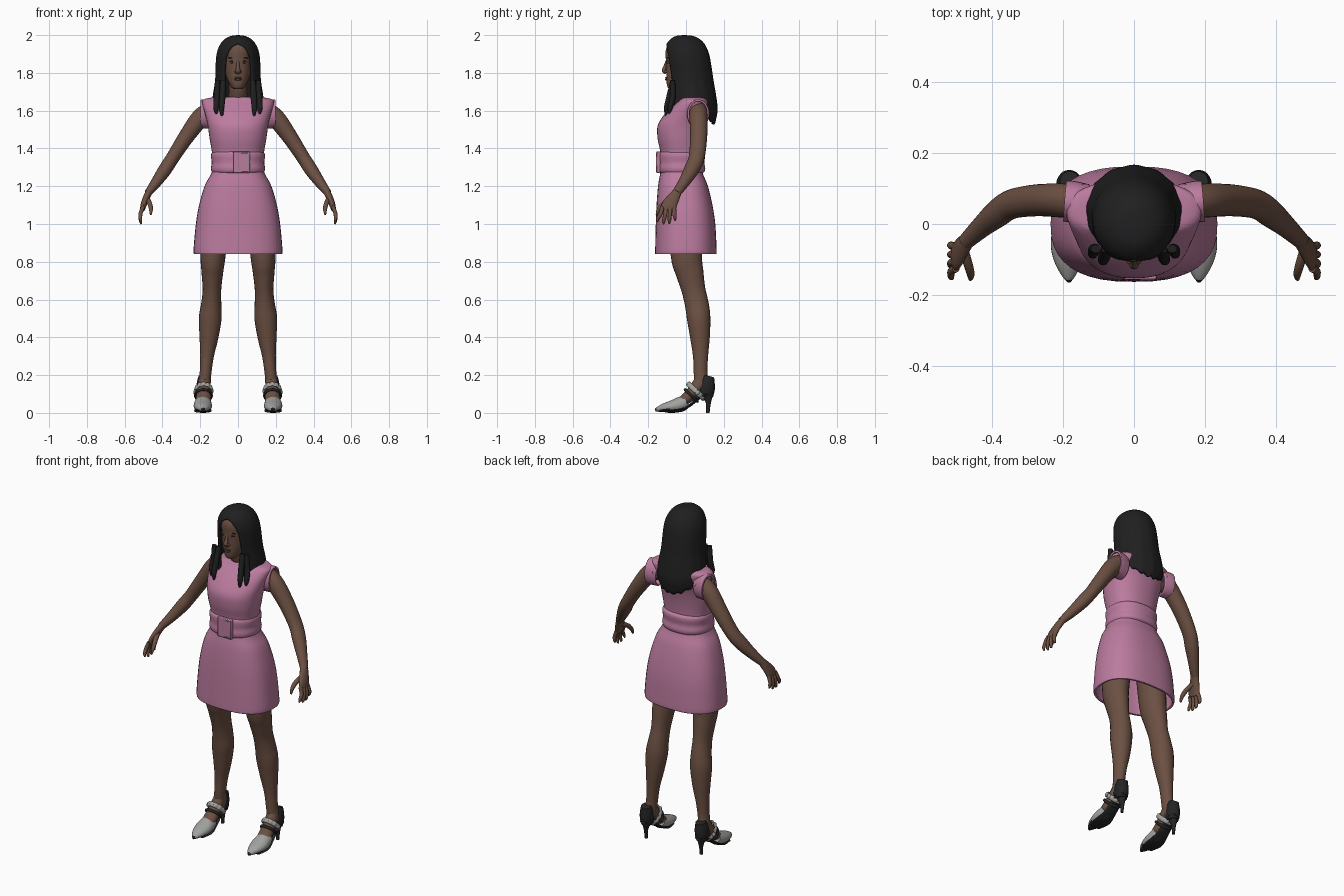
import bpy, bmesh, math
from mathutils import Vector, Matrix

def mat(name, r, g, b):
    m = bpy.data.materials.new(name)
    m.diffuse_color = (r, g, b, 1)
    return m

PINK = mat("pink_cloth", 0.50, 0.20, 0.345)
SKIN = mat("brown_skin", 0.150, 0.080, 0.055)
HAIR = mat("black_hair", 0.014, 0.014, 0.014)
GREY = mat("pale_grey_leather", 0.36, 0.36, 0.35)
BLACK = mat("black_leather", 0.018, 0.018, 0.02)
METAL = mat("buckle_grey", 0.28, 0.25, 0.27)
LIPS = mat("dark_lips", 0.12, 0.05, 0.04)
EYE = mat("eye_white", 0.30, 0.28, 0.26)

def finish(name, bm, material, mirror=False, angle=50):
    bmesh.ops.remove_doubles(bm, verts=bm.verts, dist=0.0002)
    bmesh.ops.recalc_face_normals(bm, faces=bm.faces)
    me = bpy.data.meshes.new(name)
    bm.to_mesh(me)
    bm.free()
    me.materials.append(material)
    me.shade_smooth()
    me.set_sharp_from_angle(angle=math.radians(angle))
    ob = bpy.data.objects.new(name, me)
    bpy.context.collection.objects.link(ob)
    if mirror:
        ob.modifiers.new("mirror", 'MIRROR')
    return ob

def spline(keys, n):
    """Catmull-Rom resampling of tuples."""
    out = []
    for i in range(len(keys) - 1):
        a, b, c, d = (keys[max(i - 1, 0)], keys[i], keys[i + 1], keys[min(i + 2, len(keys) - 1)])
        for k in range(n):
            t = k / n
            out.append(tuple(0.5 * (2 * q + (r - p) * t + (2 * p - 5 * q + 4 * r - s) * t * t
                       + (3 * q - p - 3 * r + s) * t ** 3) for p, q, r, s in zip(a, b, c, d)))
    return out + [tuple(keys[-1])]

def skin_rings(rings, closed=True, cap=True):
    bm = bmesh.new()
    rows = [[bm.verts.new(p) for p in ring] for ring in rings]
    m = len(rows[0])
    for r0, r1 in zip(rows, rows[1:]):
        for j in range(m if closed else m - 1):
            k = (j + 1) % m
            bm.faces.new((r0[j], r0[k], r1[k], r1[j]))
    if cap:
        bm.faces.new(rows[0])
        bm.faces.new(rows[-1])
    return bm

def stack(name, keys, material, e=2.0, n=5, seg=40, cap=True):
    """Loft of horizontal rings: (z, half width, front y, back y)."""
    rings = []
    for z, rx, yf, yb in spline(keys, n):
        ring = []
        for j in range(seg):
            a = 2 * math.pi * j / seg
            c, s = math.cos(a), math.sin(a)
            ring.append((rx * math.copysign(abs(c) ** (2 / e), c),
                         (yf + yb) / 2 + (yb - yf) / 2 * math.copysign(abs(s) ** (2 / e), s), z))
        rings.append(ring)
    return finish(name, skin_rings(rings, cap=cap), material)

def tube(name, keys, material, ref=(0, 1, 0), n=5, seg=18, mirror=True, cap=True):
    """Loft along a path: (x, y, z, radius along ref, other radius)."""
    pts = spline(keys, n)
    pos = [Vector(p[:3]) for p in pts]
    rings = []
    for i, p in enumerate(pts):
        t = (pos[min(i + 1, len(pos) - 1)] - pos[max(i - 1, 0)]).normalized()
        u = Vector(ref)
        u = (u - t * u.dot(t)).normalized()
        v = t.cross(u)
        rings.append([pos[i] + u * p[3] * math.cos(a) + v * p[4] * math.sin(a)
                      for a in (2 * math.pi * j / seg for j in range(seg))])
    return finish(name, skin_rings(rings, cap=cap), material, mirror)

def ball(name, c, r, material, mirror=False, tilt=0.0):
    bm = bmesh.new()
    m = Matrix.Translation(c) @ Matrix.Rotation(tilt, 4, 'Y') @ Matrix.Diagonal((*r, 1))
    bmesh.ops.create_uvsphere(bm, u_segments=16, v_segments=10, radius=1, matrix=m)
    return finish(name, bm, material, mirror)

def box(name, c, size, material, bevel=0.004):
    bm = bmesh.new()
    bmesh.ops.create_cube(bm, size=1, matrix=Matrix.Translation(c) @ Matrix.Diagonal((*size, 1)))
    ob = finish(name, bm, material, angle=30)
    b = ob.modifiers.new("bevel", 'BEVEL')
    b.width, b.segments = bevel, 2
    return ob

def thicken(ob, t):
    s = ob.modifiers.new("thickness", 'SOLIDIFY')
    s.thickness, s.offset = t, -1

# Dress: open skirt, bodice, belt and cap sleeves
thicken(stack("skirt", [(.84, .233, -.163, .162), (.87, .235, -.163, .162), (1.0, .223, -.160, .155),
        (1.1, .206, -.156, .140), (1.2, .177, -.148, .116), (1.26, .145, -.138, .092),
        (1.30, .13, -.13, .08)], PINK, e=2.5, cap=False), .012)
stack("bodice", [(1.28, .130, -.128, .082), (1.38, .138, -.136, .085), (1.45, .150, -.150, .092),
      (1.52, .160, -.150, .105), (1.58, .174, -.115, .120), (1.63, .188, -.070, .125),
      (1.655, .186, -.045, .122), (1.668, .150, -.035, .110), (1.672, .07, -.025, .08)], PINK, e=2.3)
stack("belt", [(1.265, .125, -.125, .075), (1.275, .138, -.143, .096), (1.295, .143, -.148, .102),
      (1.325, .139, -.145, .097), (1.36, .143, -.147, .101), (1.378, .138, -.143, .096),
      (1.388, .125, -.125, .075)], PINK, e=2.3)
box("buckle", (.018, -.146, 1.327), (.09, .022, .115), PINK)
box("buckle_side", (.055, -.156, 1.327), (.006, .008, .10), METAL, .001)
for z in (1.278, 1.376):
    box("buckle_rim", (.038, -.156, z), (.04, .008, .004), METAL, .001)
thicken(tube("cap_sleeve", [(.13, .06, 1.58, .052, .075), (.17, .063, 1.583, .058, .077),
        (.195, .065, 1.583, .058, .076)], PINK, cap=False, seg=28), .01)

# Arms and hands
tube("arm", [(.14, .065, 1.60, .05, .05), (.20, .066, 1.56, .048, .05), (.275, .067, 1.46, .045, .042),
     (.345, .056, 1.352, .042, .036), (.385, .030, 1.29, .040, .036), (.43, -.008, 1.225, .031, .029),
     (.475, -.050, 1.165, .024, .020)], SKIN, seg=22)
tube("palm", [(.468, -.043, 1.175, .023, .019), (.485, -.065, 1.14, .032, .018),
     (.500, -.088, 1.10, .040, .016), (.506, -.095, 1.075, .037, .012)], SKIN)
for i, (drop, tip) in enumerate([(1.012, -.150), (1.0, -.118), (1.002, -.088), (1.018, -.058)]):
    y = -.126 + i * .021
    tube("finger", [(.503, y, 1.09, .011, .011), (.516, (y * 2 + tip) / 3, 1.055, .011, .011),
         (.516, tip, drop + .015, .009, .009), (.511, tip, drop, .004, .004)], SKIN, n=3, seg=10)
tube("thumb", [(.482, -.07, 1.135, .014, .014), (.468, -.115, 1.11, .013, .013),
     (.461, -.143, 1.08, .011, .011), (.462, -.156, 1.05, .005, .005)], SKIN, ref=(1, 0, 0), n=3, seg=10)

# Legs and feet
tube("leg", [(.115, 0, 1.10, .09, .08), (.132, .002, .84, .083, .067), (.136, .02, .74, .073, .057),
     (.138, .040, .65, .063, .049), (.142, .058, .57, .063, .054), (.147, .067, .50, .062, .060),
     (.154, .074, .40, .052, .050), (.164, .077, .30, .040, .036), (.172, .077, .21, .036, .031),
     (.178, .085, .15, .040, .033), (.18, .095, .11, .035, .028)], SKIN, seg=24)
tube("foot", [(.176, .085, .18, .03, .035), (.18, .05, .125, .036, .036), (.183, .0, .075, .040, .03),
     (.185, -.06, .04, .038, .022)], SKIN, ref=(1, 0, 0))

# Shoes: pointed toe, arched sole, heel cup, thin heel and straps
toe = tube("shoe_toe", [(.183, -.163, .014, .005, .007), (.184, -.145, .020, .020, .015),
           (.185, -.11, .028, .038, .025), (.186, -.07, .035, .048, .033),
           (.186, -.03, .045, .047, .040), (.185, .0, .060, .042, .035)], GREY, ref=(1, 0, 0), seg=24)
toe.data.materials.append(BLACK)
for p in toe.data.polygons:
    p.material_index = int(p.normal.z < -.55 or p.center.y < -.157)
tube("shoe_sole", [(.186, -.11, .006, .034, .005), (.186, -.04, .010, .046, .007),
     (.185, .02, .040, .038, .008), (.184, .075, .085, .034, .010), (.183, .12, .100, .034, .012),
     (.183, .148, .105, .018, .008)], BLACK, ref=(1, 0, 0))
tube("heel_cup", [(.183, .108, .085, .036, .030), (.183, .108, .12, .044, .037),
     (.182, .112, .16, .041, .036), (.181, .120, .195, .030, .028)], BLACK, seg=20)
tube("heel", [(.183, .112, .10, .036, .028), (.183, .118, .06, .016, .014),
     (.183, .117, .03, .011, .010), (.183, .116, 0, .009, .009)], BLACK, seg=12)

def strap(name, c, rx, rd, w, t, material, wave=0.0):
    d, nrm = Vector((0, .72, -.69)), (0, .69, .72)
    keys = []
    for j in range(49):
        a = 2 * math.pi * j / 48
        k = 1 + wave * math.cos(12 * a)
        p = Vector(c) + Vector((rx * k * math.cos(a), 0, 0)) + d * (rd * k * math.sin(a))
        keys.append((*p, w, t))
    tube(name, keys, material, ref=nrm, n=1, seg=8)

strap("ankle_strap", (.182, .053, .115), .044, .056, .014, .007, GREY, .05)
strap("lower_strap", (.183, .028, .092), .044, .046, .008, .006, BLACK)
ball("strap_buckle", (.228, .06, .108), (.008, .013, .013), GREY, True)

# Neck, head and face
tube("neck", [(0, .035, 1.62, .06, .07), (0, .025, 1.67, .052, .052), (0, .005, 1.72, .05, .048),
     (0, .0, 1.78, .05, .05)], SKIN, mirror=False, seg=24)
stack("head", [(1.714, .018, -.086, -.04), (1.722, .032, -.096, -.01), (1.742, .046, -.102, .03),
      (1.775, .061, -.104, .06), (1.82, .072, -.105, .09), (1.87, .077, -.107, .10),
      (1.92, .076, -.107, .09), (1.95, .062, -.092, .07), (1.97, .035, -.06, .03)], SKIN, e=2.15)
tube("nose", [(0, -.101, 1.865, .007, .006), (0, -.110, 1.835, .009, .009),
     (0, -.117, 1.812, .013, .011), (0, -.106, 1.797, .012, .005)], SKIN, ref=(1, 0, 0), mirror=False, seg=12)
ball("nostril_wing", (.012, -.105, 1.806), (.008, .009, .007), SKIN, True)
ball("eye", (.031, -.0955, 1.855), (.013, .006, .0055), EYE, True)
ball("iris", (.031, -.0995, 1.855), (.005, .0035, .005), BLACK, True)
ball("eyelid", (.031, -.0965, 1.862), (.016, .006, .003), HAIR, True, .08)
ball("eyebrow", (.034, -.0965, 1.878), (.019, .005, .003), HAIR, True, -.08)
ball("upper_lip", (0, -.103, 1.774), (.022, .007, .0045), LIPS)
ball("lower_lip", (0, -.103, 1.765), (.018, .008, .006), LIPS)

# Hair: rounded cap flowing into long sides, open over the face
def lookup(keys, z):
    z = min(max(z, keys[-1][0]), keys[0][0])
    for a, b in zip(keys, keys[1:]):
        if z >= b[0]:
            f = (a[0] - z) / (a[0] - b[0])
            return [p + (q - p) * f for p, q in zip(a[1:], b[1:])]

shape = spline([(2.0, .0, -.012, -.008), (1.996, .035, -.05, .035), (1.982, .066, -.078, .068),
                (1.955, .092, -.102, .097), (1.91, .111, -.113, .119), (1.85, .118, -.110, .132),
                (1.76, .121, -.100, .145), (1.67, .134, -.092, .160), (1.60, .138, -.098, .166),
                (1.52, .120, -.100, .150)], 5)
gap = [(2.0, 0), (1.955, 0), (1.94, .032), (1.91, .054), (1.87, .068), (1.80, .074), (1.70, .076), (1.52, .078)]
rows, cols, rings = 44, 64, []
for i in range(rows + 1):
    t = (i / rows) ** 1.6
    w = lookup(gap, 2 - .44 * t)[0]
    rx0 = max(lookup(shape, 2 - .44 * t)[0], .001)
    amax = math.pi - math.asin(min(w / rx0, 1))
    ring = []
    for j in range(cols + 1):
        a = amax * (2 * j / cols - 1)
        hem = 1.575 - .045 * math.cos(a) ** 2 * (math.cos(a) > 0) + .03 * math.sin(a) ** 4 + .006 * math.cos(17 * a)
        z = 2 - (2 - hem) * t
        rx, yf, yb = lookup(shape, z)
        k = 1 + .012 * t * math.cos(13 * a)
        ring.append((rx * k * math.sin(a), (yf + yb) / 2 + (yb - yf) / 2 * k * math.cos(a), z))
    rings.append(ring)
thicken(finish("hair", skin_rings(rings, closed=False, cap=False), HAIR), .014)
for x, y, z in ((.083, -.104, 1.56), (.112, -.085, 1.575)):
    tube("hair_lock", [(x - .004, -.07, 1.76, .012, .014), (x, y + .014, 1.67, .015, .017),
         (x + .004, y, 1.61, .013, .014), (x, y, z, .003, .003)], HAIR, seg=10)
